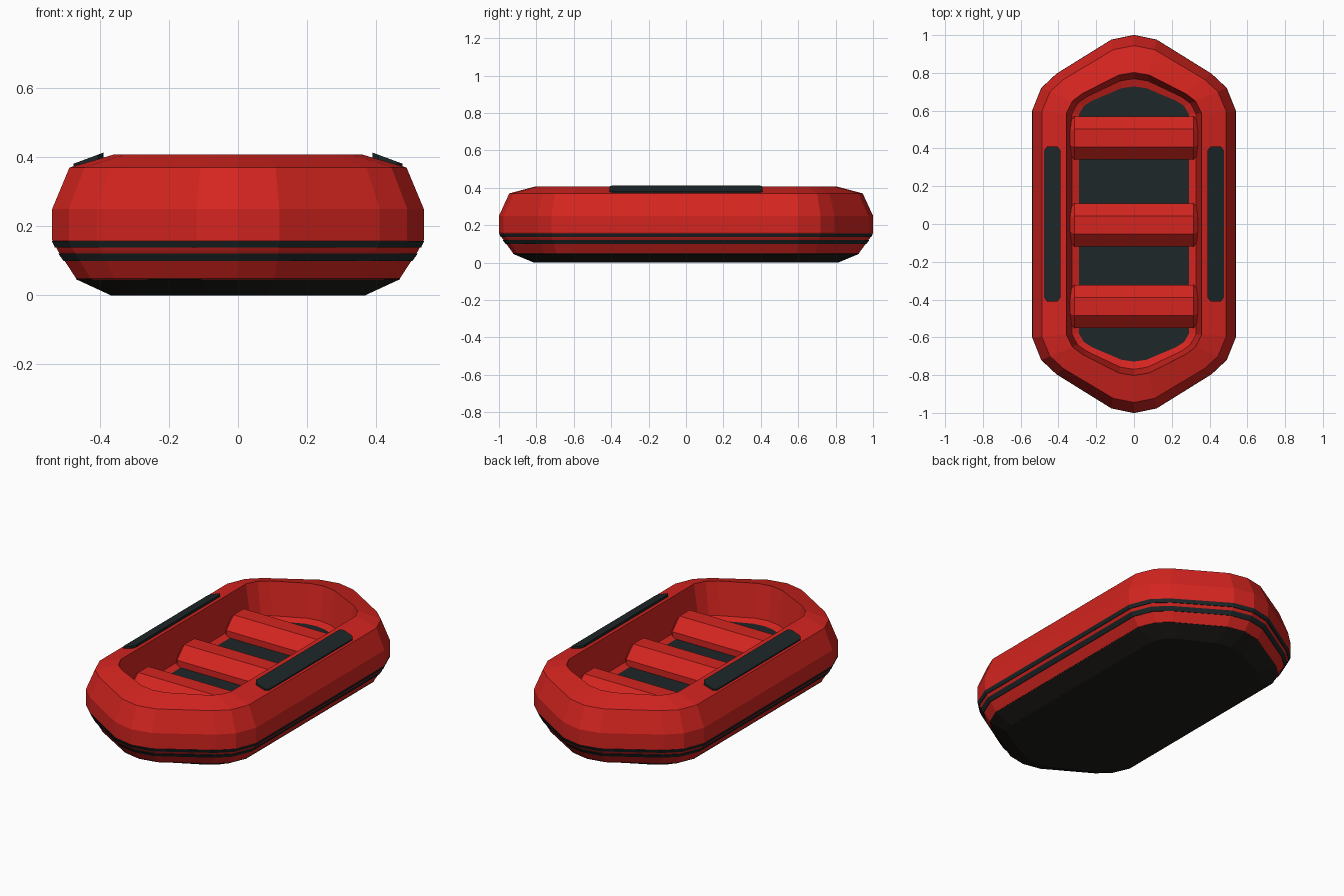
import bpy, bmesh, math
from mathutils import Vector

if "Cube" in bpy.data.objects:
    bpy.data.objects.remove(bpy.data.objects["Cube"])


def material(name, rgb):
    m = bpy.data.materials.new(name)
    m.diffuse_color = (*rgb, 1)
    m.use_nodes = True
    m.node_tree.nodes["Principled BSDF"].inputs["Base Color"].default_value = m.diffuse_color
    return m


RED = material("red_rubber", (0.66, 0.018, 0.014))
DARK = material("dark_rubber", (0.013, 0.020, 0.021))
BLACK = material("black_rubber", (0.013, 0.012, 0.010))

# Waterline outline: one quarter mirrored into a full counter-clockwise loop
q = [(0.538, 0.60), (0.49, 0.72), (0.41, 0.795), (0.12, 0.975)]
half = q + [(0, 1.0)] + [(-x, y) for x, y in reversed(q)]
OUTLINE = [Vector(p) for p in half + [(-x, -y) for x, y in half]]


def inset(d):
    """Shrink the outline by d: narrow the sides, shorten the two pointed ends."""
    corner = 0.60 - 0.08 * d
    end = (1 - 1.1 * d - corner) / 0.40
    return [Vector((p.x * (0.538 - d) / 0.538,
                    math.copysign(corner + (abs(p.y) - 0.60) * end, p.y)))
            for p in OUTLINE]


def finish(bm, name, mat):
    me = bpy.data.meshes.new(name)
    bm.to_mesh(me)
    bm.free()
    me.materials.append(mat)
    ob = bpy.data.objects.new(name, me)
    bpy.context.collection.objects.link(ob)
    return ob


def sweep(name, profile, mat, cap_first=False, cap_last=False):
    """Run an (inset, height) profile around the outline."""
    bm = bmesh.new()
    rows = [[bm.verts.new((p.x, p.y, z)) for p in inset(d)] for d, z in profile]
    n = len(OUTLINE)
    for lo, hi in zip(rows, rows[1:]):
        for i in range(n):
            j = (i + 1) % n
            bm.faces.new((lo[i], lo[j], hi[j], hi[i]))
    if cap_first:
        bm.faces.new(rows[0][::-1])
    if cap_last:
        bm.faces.new(rows[-1])
    return finish(bm, name, mat)


# Inflated tube, underside and floor
sweep("hull_tube", [(0.072, 0.045), (0.016, 0.13), (0, 0.16), (0, 0.25), (0.05, 0.37),
                    (0.18, 0.408), (0.21, 0.215), (0.247, 0.20)], RED)
sweep("hull_bottom", [(0.17, 0), (0.068, 0.047), (0.072, 0.052)], BLACK, cap_first=True)
sweep("floor", [(0.24, 0.193), (0.247, 0.20)], DARK, cap_last=True)

# Two rubbing stripes, slightly raised
sweep("upper_stripe", [(0.012, 0.138), (0.008, 0.138), (-0.001, 0.157), (0.004, 0.157)], DARK)
sweep("lower_stripe", [(0.036, 0.099), (0.033, 0.099), (0.018, 0.121), (0.023, 0.121)], DARK)

# Three inflated cross seats with bevelled ends
for k, y in enumerate((-0.437, -0.005, 0.455)):
    bm = bmesh.new()
    sides, rings = 8, []
    for x, r in ((-0.34, 0.095), (-0.315, 0.124), (0.315, 0.124), (0.34, 0.095)):
        rings.append([bm.verts.new((x, y + r * math.cos(t), 0.19 + r * math.sin(t)))
                      for t in (2 * math.pi * (i + 0.5) / sides for i in range(sides))])
    for a, b in zip(rings, rings[1:]):
        for i in range(sides):
            j = (i + 1) % sides
            bm.faces.new((a[i], a[j], b[j], b[i]))
    bm.faces.new(rings[0][::-1])
    bm.faces.new(rings[-1])
    bmesh.ops.recalc_face_normals(bm, faces=bm.faces)
    finish(bm, f"seat_{k + 1}", RED)

# Side pads lying on the sloping rim, with clipped corners
for s, side in ((-1, "left"), (1, "right")):
    plan = [(0.39, -0.39), (0.405, -0.41), (0.46, -0.41), (0.476, -0.39)]
    plan += [(x, -y) for x, y in reversed(plan)]
    bm = bmesh.new()
    f = bm.faces.new([bm.verts.new((s * x, y, 0.413 - (x - 0.39) * 0.37)) for x, y in plan])
    ext = bmesh.ops.extrude_face_region(bm, geom=[f])
    low = [v for v in ext["geom"] if isinstance(v, bmesh.types.BMVert)]
    bmesh.ops.translate(bm, verts=low, vec=(0, 0, -0.022))
    bmesh.ops.recalc_face_normals(bm, faces=bm.faces)
    finish(bm, f"{side}_pad", DARK)
